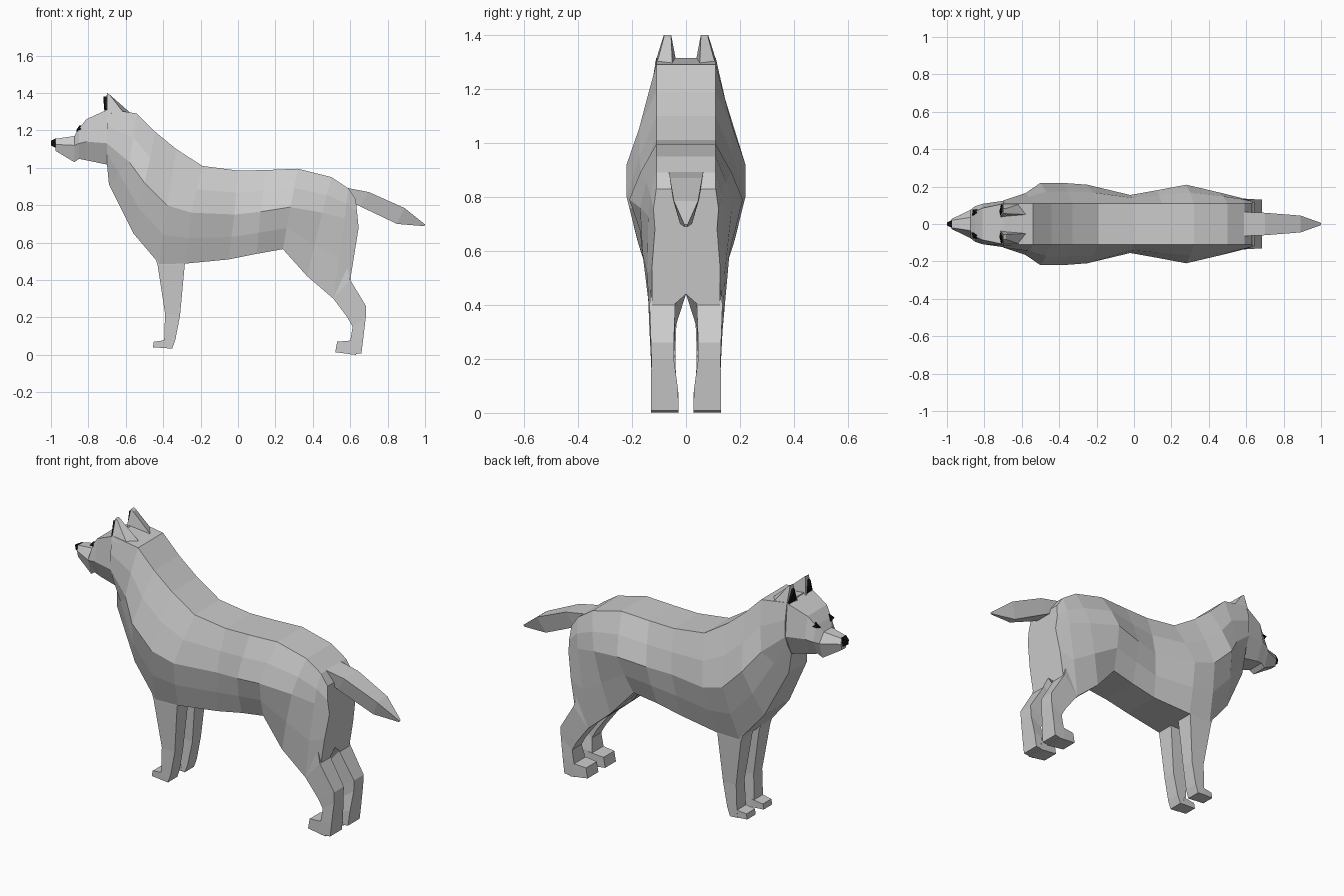
import bpy, bmesh

black = bpy.data.materials.new("black")
black.diffuse_color = (0.005, 0.005, 0.005, 1)


def loft(name, rings, mat=None):
    """Skin a list of equal-length point rings and cap both ends."""
    bm = bmesh.new()
    vs = [[bm.verts.new(p) for p in r] for r in rings]
    n = len(rings[0])
    for a, b in zip(vs, vs[1:]):
        for i in range(n):
            j = (i + 1) % n
            bm.faces.new((a[i], a[j], b[j], b[i]))
    bm.faces.new(vs[0])
    bm.faces.new(vs[-1])
    bmesh.ops.remove_doubles(bm, verts=bm.verts, dist=0.0005)
    bmesh.ops.recalc_face_normals(bm, faces=bm.faces)
    me = bpy.data.meshes.new(name)
    bm.to_mesh(me)
    bm.free()
    ob = bpy.data.objects.new(name, me)
    bpy.context.collection.objects.link(ob)
    if mat:
        me.materials.append(mat)
    return ob


def mirror(ob):
    m = ob.modifiers.new("mirror", 'MIRROR')
    m.use_axis = (False, True, False)
    return ob


def lerp(a, b, t, bulge):
    p = [u + (v - u) * t for u, v in zip(a, b)]
    return (p[0], p[1] + bulge, p[2])


def both_sides(half, bottom):
    return half + [bottom] + [(x, -y, z) for x, y, z in reversed(half)]


# Torso: top x,z | widest x,z,half width | bottom x,z,half width | centre z
torso = [
    (-.70, 1.315, -.70, 1.13, .125, -.70, 1.015, .07, 1.015),
    (-.54, 1.29, -.58, 1.03, .165, -.69, .91, .08, .91),
    (-.44, 1.19, -.50, .92, .22, -.56, .65, .11, .65),
    (-.33, 1.10, -.38, .80, .22, -.42, .485, .13, .485),
    (-.19, 1.01, -.25, .76, .21, -.28, .488, .13, .488),
    (0, .985, -.02, .75, .155, -.05, .51, .11, .51),
    (.15, .988, .12, .765, .18, .10, .54, .11, .54),
    (.32, .995, .28, .79, .21, .24, .565, .12, .565),
    (.50, .95, .45, .76, .17, .37, .42, .14, .50),
    (.59, .89, .57, .73, .14, .51, .30, .135, .44),
    (.63, .83, .645, .68, .115, .60, .40, .125, .44),
]
rings = []
for tx, tz, mx, mz, mw, bx, bz, bw, cz in torso:
    top, mid, low = (tx, .11, tz), (mx, mw, mz), (bx, bw, bz)
    half = [top, lerp(top, mid, .5, .008), mid, lerp(mid, low, .5, .006),
            low, (bx, .045, bz)]
    rings.append(both_sides(half, (bx, 0, cz)))
loft("torso", rings)

# Head: x, top z, top half width, cheek z, cheek half width, bottom z and half width
head = [
    (-.975, 1.155, .02, 1.125, .027, 1.09, .018),
    (-.875, 1.17, .035, 1.12, .075, 1.03, .045),
    (-.85, 1.21, .065, 1.13, .095, 1.048, .05),
    (-.81, 1.26, .085, 1.14, .108, 1.04, .06),
    (-.69, 1.315, .11, 1.13, .125, 1.015, .07),
]
loft("head", [both_sides([(x, tw, t), (x, cw, c), (x, bw, b)], (x, 0, b))
              for x, t, tw, c, cw, b, bw in head])

# Nose
loft("nose", [[(x, y, z) for y, z in ((-w, t), (w, t), (w * .6, b), (-w * .6, b))]
              for x, w, t, b in ((-1, .008, 1.145, 1.12), (-.972, .022, 1.158, 1.105))], black)

# Ears with dark insides
mirror(loft("ear", [
    [(-.715, .035, 1.295), (-.70, .115, 1.295), (-.60, .112, 1.28), (-.56, .05, 1.28)],
    [(-.70, .055, 1.40), (-.70, .082, 1.40), (-.685, .082, 1.39), (-.685, .055, 1.39)]]))
mirror(loft("inner_ear", [
    [(x, .048, 1.312), (x + .006, .103, 1.308), (x - .004, .07, 1.382)]
    for x in (-.716, -.70)], black))

# Eyes
mirror(loft("eye", [
    [(x - .004, .045, 1.195), (x, .078, 1.205), (x + .013, .06, 1.225)]
    for x in (-.862, -.835)], black))

# Tail: top x,z | bottom x,z | top and bottom half widths
tail = [
    (.57, .895, .60, .82, .065, .05), (.70, .87, .65, .795, .06, .05),
    (.89, .785, .85, .70, .045, .022), (1.0, .697, .995, .688, .006, .004)]
loft("tail", [[(a, -w, b), (a, w, b), (c, v, d), (c, -v, d)] for a, b, c, d, w, v in tail])


def limb(name, rows):
    """Four-sided limb; each row: front x,z | back x,z | inner y, outer y."""
    mirror(loft(name, [[(a, i, b), (a, o, b), (c, o, d), (c, i, d)]
                       for a, b, c, d, i, o in rows]))


# Hind legs and paws
limb("hind_leg", [
    (.48, .36, .585, .46, .04, .13), (.51, .30, .60, .40, .04, .135),
    (.585, .20, .685, .26, .045, .13), (.613, .15, .683, .20, .045, .128),
    (.60, .075, .67, .09, .03, .13), (.60, .002, .66, .008, .027, .13)])
limb("hind_paw", [(.62, .078, .63, 0, .027, .13), (.53, .07, .52, .014, .03, .125)])

# Front legs and paws
limb("front_leg", [
    (-.45, .54, -.27, .54, .03, .13), (-.43, .48, -.285, .48, .03, .13),
    (-.39, .22, -.31, .21, .04, .115), (-.395, .07, -.335, .08, .035, .115),
    (-.40, .037, -.352, .033, .033, .115)])
limb("front_paw", [(-.38, .08, -.37, .035, .033, .115), (-.45, .07, -.455, .04, .035, .11)])
